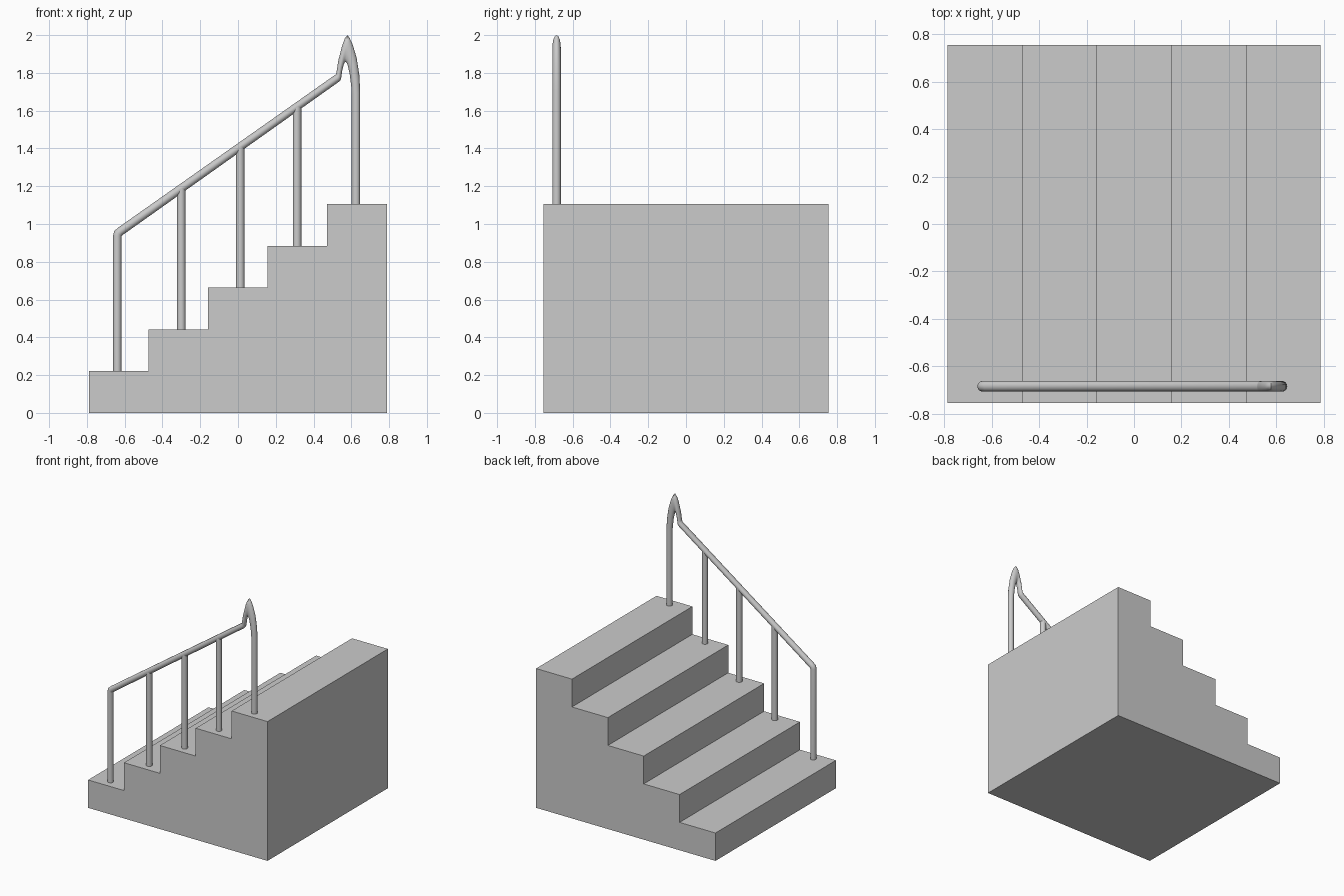
import bpy, bmesh, math
from mathutils import Vector

if "Cube" in bpy.data.objects:
    bpy.data.objects.remove(bpy.data.objects["Cube"])

STEPS, TREAD, RISE, HALF_DEPTH = 5, 0.315, 0.2211, 0.755
RAIL_Y, RAIL_R, SIDES = -0.685, 0.0225, 16


def make_object(name, bm, smooth=False):
    bmesh.ops.recalc_face_normals(bm, faces=bm.faces)
    mesh = bpy.data.meshes.new(name)
    bm.to_mesh(mesh)
    bm.free()
    obj = bpy.data.objects.new(name, mesh)
    bpy.context.collection.objects.link(obj)
    if smooth:
        bpy.ops.object.select_all(action='DESELECT')
        obj.select_set(True)
        bpy.context.view_layer.objects.active = obj
        bpy.ops.object.shade_smooth_by_angle(angle=math.radians(50))
    return obj


def tube(name, sections):
    """Loft oval rings, each spanning an outer and an inner (x, z) point."""
    bm = bmesh.new()
    rings = []
    for outer, inner in sections:
        a = Vector((outer[0], RAIL_Y, outer[1]))
        b = Vector((inner[0], RAIL_Y, inner[1]))
        mid, half = (a + b) / 2, (a - b) / 2
        side = Vector((0, RAIL_R, 0))
        angles = [2 * math.pi * i / SIDES for i in range(SIDES)]
        rings.append([bm.verts.new(mid + half * math.cos(t) + side * math.sin(t))
                      for t in angles])
    for r, s in zip(rings, rings[1:]):
        for i in range(SIDES):
            j = (i + 1) % SIDES
            bm.faces.new((r[i], r[j], s[j], s[i]))
    bm.faces.new(rings[0])
    bm.faces.new(rings[-1])
    return make_object(name, bm, True)


# Solid staircase: stepped profile extruded along y
x0 = -STEPS * TREAD / 2
profile = [(x0, 0)]
for i in range(STEPS):
    profile += [(x0 + i * TREAD, (i + 1) * RISE), (x0 + (i + 1) * TREAD, (i + 1) * RISE)]
profile.append((-x0, 0))
bm = bmesh.new()
face = bm.faces.new([bm.verts.new((x, -HALF_DEPTH, z)) for x, z in profile])
ext = bmesh.ops.extrude_face_region(bm, geom=[face])
bmesh.ops.translate(bm, vec=(0, 2 * HALF_DEPTH, 0),
                    verts=[v for v in ext['geom'] if isinstance(v, bmesh.types.BMVert)])
make_object("staircase", bm)

# Handrail: bottom post, sloping rail, gooseneck peak and top post in one tube
tube("handrail", [
    ((-0.661, RISE), (-0.617, RISE)),
    ((-0.661, 0.94), (-0.617, 0.933)),
    ((-0.655, 0.963), (-0.617, 0.936)),
    ((-0.634, 0.981), (-0.613, 0.940)),
    ((0.519, 1.793), (0.537, 1.755)),
    ((0.521, 1.802), (0.545, 1.765)),
    ((0.532, 1.870), (0.552, 1.812)),
    ((0.553, 1.950), (0.560, 1.845)),
    ((0.566, 1.983), (0.565, 1.855)),
    ((0.579, 2.000), (0.571, 1.858)),
    ((0.591, 1.985), (0.577, 1.850)),
    ((0.607, 1.950), (0.583, 1.832)),
    ((0.628, 1.880), (0.592, 1.790)),
    ((0.642, 1.790), (0.600, 1.725)),
    ((0.647, 1.700), (0.602, 1.675)),
    ((0.647, STEPS * RISE), (0.602, STEPS * RISE)),
])

# Intermediate balusters, reaching up to the rail centre line
for n, x in enumerate((-0.30, 0.012, 0.313), start=1):
    base = (n + 1) * RISE
    top = 0.957 + 0.708 * (x + 0.625)
    tube(f"baluster_{n}", [((x - RAIL_R, base), (x + RAIL_R, base)),
                           ((x - RAIL_R, top - 0.016), (x + RAIL_R, top + 0.016))])
